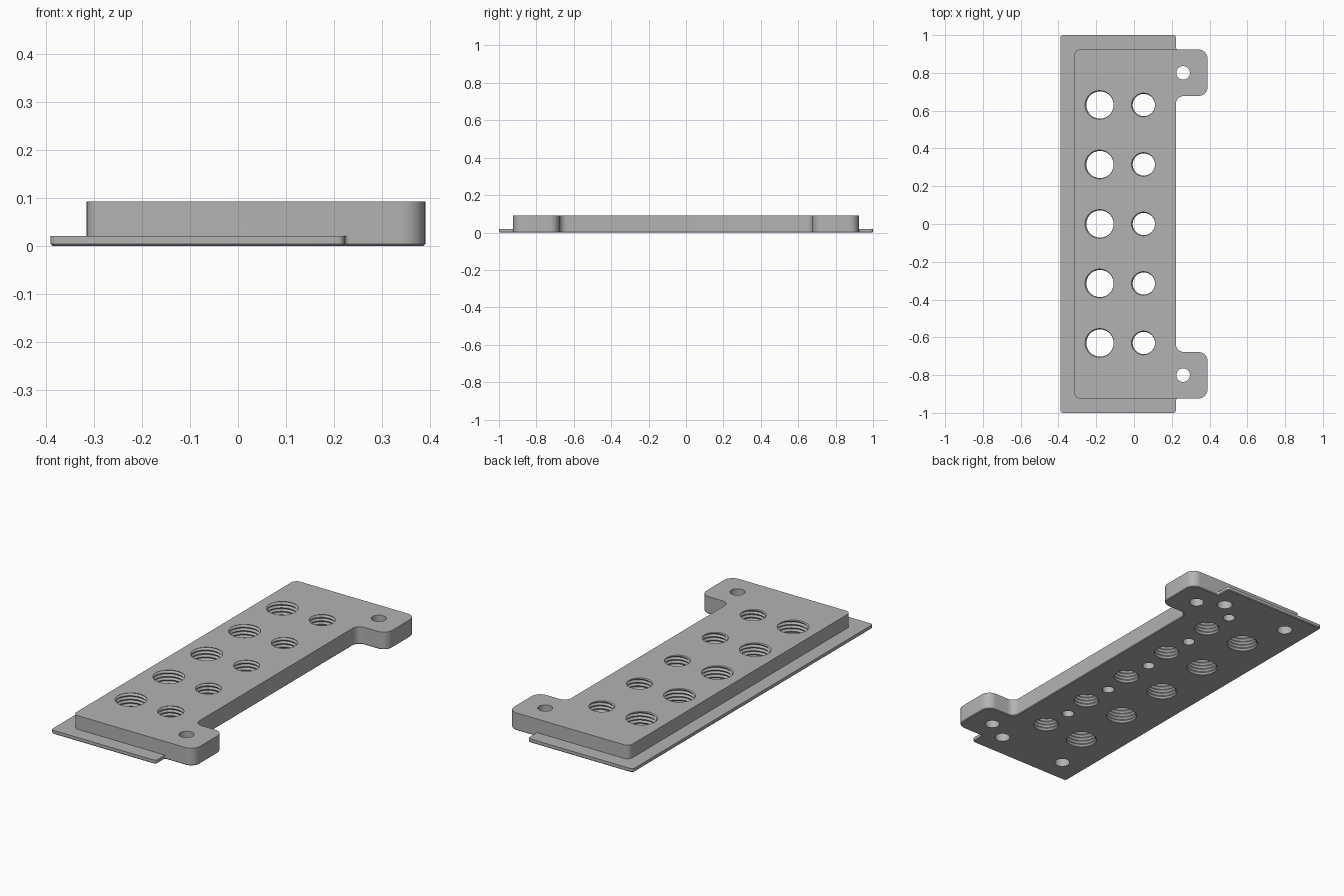
import bpy, bmesh, math
from mathutils import Vector

if "Cube" in bpy.data.objects:
    bpy.data.objects.remove(bpy.data.objects["Cube"])

FLANGE_H, HEIGHT, PITCH = 0.02, 0.092, 0.0184

grey = bpy.data.materials.new("plain grey")
grey.use_nodes = True
COLOUR = (0.45, 0.45, 0.45, 1)
grey.diffuse_color = COLOUR
grey.node_tree.nodes["Principled BSDF"].inputs["Base Color"].default_value = COLOUR


def make_object(name, bm):
    bmesh.ops.recalc_face_normals(bm, faces=bm.faces)
    mesh = bpy.data.meshes.new(name)
    bm.to_mesh(mesh)
    bm.free()
    mesh.materials.append(grey)
    obj = bpy.data.objects.new(name, mesh)
    bpy.context.collection.objects.link(obj)
    return obj


def rounded(corners, steps=8):
    """Outline with right-angled corners (x, y, radius) turned into arcs."""
    points = []
    for i, (x, y, r) in enumerate(corners):
        p = Vector((x, y))
        u = (Vector(corners[i - 1][:2]) - p).normalized()
        v = (Vector(corners[(i + 1) % len(corners)][:2]) - p).normalized()
        for s in range(steps + 1):
            t = math.pi / 2 * s / steps
            points.append(p + (u + v) * r - (v * math.cos(t) + u * math.sin(t)) * r)
    return points


def slab(name, half, z0, z1, chamfer=0):
    """Extrude a half outline (front end) mirrored to the back end."""
    outline = rounded(half + [(x, -y, r) for x, y, r in reversed(half)])
    bm = bmesh.new()
    base = bm.faces.new([bm.verts.new((p.x, p.y, z0)) for p in outline])
    top = bmesh.ops.extrude_face_region(bm, geom=[base], use_keep_orig=True)["geom"]
    for v in top:
        if isinstance(v, bmesh.types.BMVert):
            v.co.z = z1
    if chamfer:
        bmesh.ops.bevel(bm, geom=list(base.edges), offset=chamfer, segments=1,
                        affect='EDGES')
    return make_object(name, bm)


def add_plug(bm, x, y, r, z0, z1, n=40):
    """Plain round cutter."""
    rings = [[bm.verts.new((x + r * math.cos(2 * math.pi * j / n),
                            y + r * math.sin(2 * math.pi * j / n), z))
              for j in range(n)] for z in (z0, z1)]
    for ring in rings:
        bm.faces.new(ring)
    for j in range(n):
        k = (j + 1) % n
        bm.faces.new((rings[0][j], rings[0][k], rings[1][k], rings[1][j]))


def add_thread(bm, x, y, minor, major, n=48, levels=18):
    """Helical threaded cutter running right through the plate."""
    start = -2 * PITCH
    verts = {}

    def vert(k, j):
        if j == n:
            k, j = k + 2, 0
        if (k, j) not in verts:
            a, r = 2 * math.pi * j / n, major if k % 2 else minor
            z = start + (k / 2 + j / n) * PITCH
            verts[k, j] = bm.verts.new((x + r * math.cos(a), y + r * math.sin(a), z))
        return verts[k, j]

    for k in range(levels):
        for j in range(n):
            bm.faces.new((vert(k, j), vert(k, j + 1), vert(k + 1, j + 1), vert(k + 1, j)))
    # close both ends with a fan
    for k, z in ((0, start - PITCH), (levels, start + (levels / 2 + 2) * PITCH)):
        centre = bm.verts.new((x, y, z))
        loop = [vert(k, j) for j in range(n + 1)] + [vert(k + 1, 0)]
        for a, b in zip(loop, loop[1:] + loop[:1]):
            bm.faces.new((a, b, centre))


def apply_boolean(target, tool, operation):
    mod = target.modifiers.new(operation.title(), 'BOOLEAN')
    mod.object, mod.operation, mod.solver = tool, operation, 'EXACT'
    bpy.context.view_layer.objects.active = target
    bpy.ops.object.modifier_apply(modifier=mod.name)
    bpy.data.objects.remove(tool)


# Thin flange and the thick body with two mounting ears
ear = [(0.39, -0.924, 0.05), (0.39, -0.677, 0.05), (0.222, -0.677, 0.04)]
plate = slab("threaded_mounting_plate",
             [(-0.39, -1, 0.015), (0.222, -1, 0.015), (0.222, -0.924, 0.01)] + ear,
             0, FLANGE_H, chamfer=0.004)
body = slab("raised_body", [(-0.315, -0.924, 0.03)] + ear, FLANGE_H, HEIGHT)
apply_boolean(plate, body, 'UNION')

# Threaded holes in two rows, with blind pockets underneath
bm = bmesh.new()
for i in range(-2, 3):
    y = 0.315 * i
    add_thread(bm, -0.18, y, 0.072, 0.08)
    add_thread(bm, 0.052, y, 0.059, 0.066)
    add_plug(bm, 0.035, y + 0.155, 0.03, -0.05, 0.05)
# Ear holes and corner pockets
for side in (-1, 1):
    add_plug(bm, 0.26, side * 0.8, 0.036, -0.05, HEIGHT + 0.05)
    for x in (-0.258, 0.135):
        add_plug(bm, x, side * 0.87, 0.038, -0.05, 0.05)
apply_boolean(plate, make_object("hole_cutters", bm), 'DIFFERENCE')

bpy.ops.object.select_all(action='DESELECT')
plate.select_set(True)
bpy.context.view_layer.objects.active = plate
bpy.ops.object.shade_smooth_by_angle(angle=math.radians(30))
